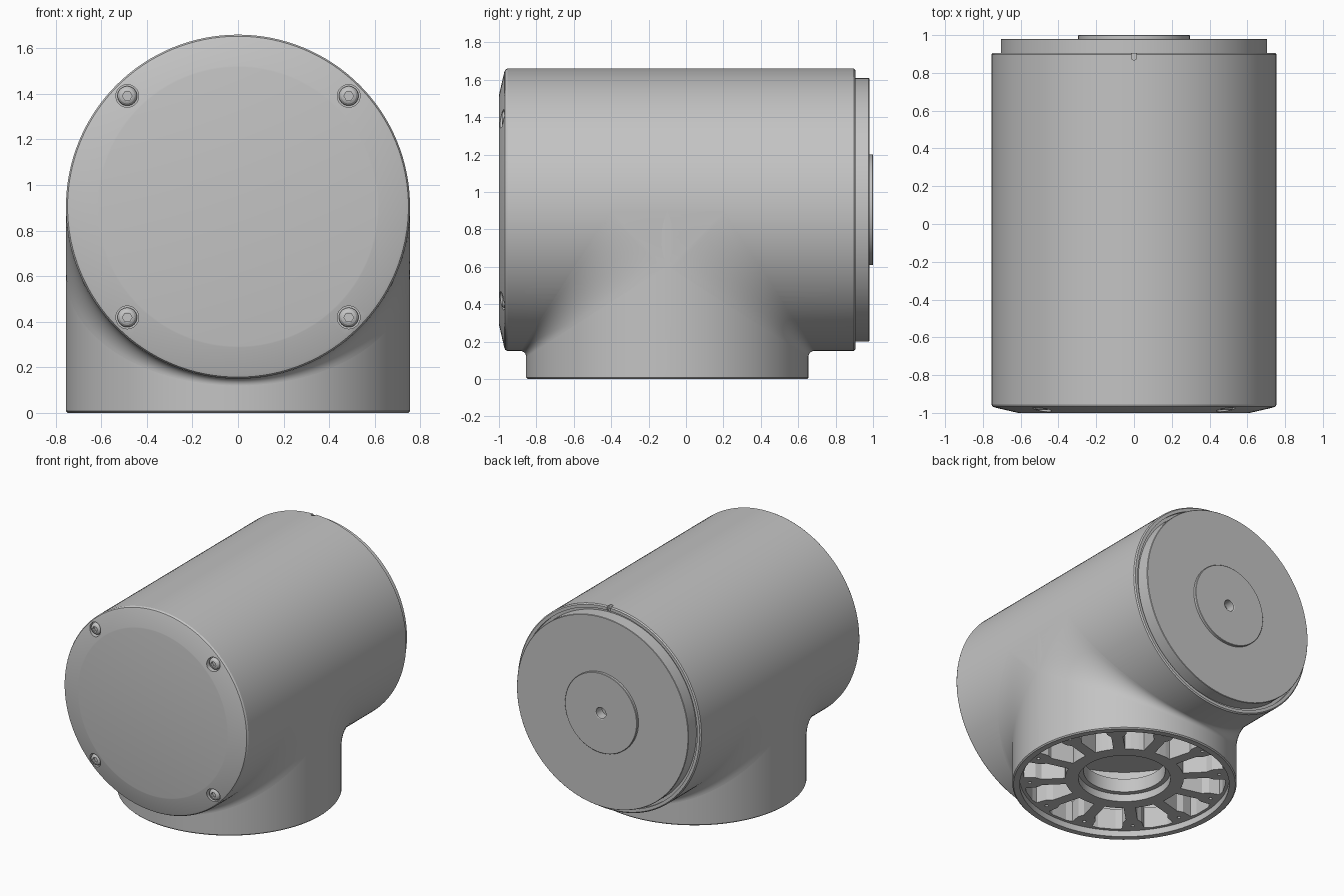
import bpy, bmesh
from math import pi, sin, cos, radians
from mathutils import Matrix, Vector

cube = bpy.data.objects.get("Cube")
if cube:
    bpy.data.objects.remove(cube, do_unlink=True)

R = 0.755              # radius of both the barrel and the collar
YC, ZC = -0.1, 0.905   # collar axis y, barrel axis z

grey = bpy.data.materials.new("light_grey")
grey.use_nodes = True
grey.diffuse_color = (0.55, 0.55, 0.55, 1)
grey.node_tree.nodes["Principled BSDF"].inputs["Base Color"].default_value = (0.55, 0.55, 0.55, 1)

ALONG_Y = Matrix.Translation((0, 0, ZC)) @ Matrix.Rotation(-pi / 2, 4, 'X')
COLLAR = Matrix.Translation((0, YC, 0))


def finish(name, bm, matrix=Matrix()):
    bm.transform(matrix)
    mesh = bpy.data.meshes.new(name)
    bm.to_mesh(mesh)
    bm.free()
    mesh.materials.append(grey)
    ob = bpy.data.objects.new(name, mesh)
    bpy.context.collection.objects.link(ob)
    return ob


def lathe(name, profile, matrix, steps=128, closed=False):
    """Spin (radius, height) points round z."""
    bm = bmesh.new()
    vs = [bm.verts.new((r, 0, h)) for r, h in profile]
    es = [bm.edges.new(p) for p in zip(vs, vs[1:])]
    if closed:
        es.append(bm.edges.new((vs[-1], vs[0])))
    bmesh.ops.spin(bm, geom=vs + es, cent=(0, 0, 0), axis=(0, 0, 1),
                   angle=2 * pi, steps=steps)
    bmesh.ops.remove_doubles(bm, verts=bm.verts, dist=1e-5)
    bmesh.ops.recalc_face_normals(bm, faces=bm.faces)
    return finish(name, bm, matrix)


def prisms(name, outlines, z0, z1, matrix):
    """Extrude flat outlines from z0 to z1."""
    bm = bmesh.new()
    for pts in outlines:
        face = bm.faces.new([bm.verts.new((x, y, z0)) for x, y in pts])
        new = bmesh.ops.extrude_face_region(bm, geom=[face])["geom"]
        for v in new:
            if isinstance(v, bmesh.types.BMVert):
                v.co.z = z1
    bmesh.ops.recalc_face_normals(bm, faces=bm.faces)
    return finish(name, bm, matrix)


def circle(radius, n, x=0, y=0):
    return [(x + radius * cos(2 * pi * i / n), y + radius * sin(2 * pi * i / n))
            for i in range(n)]


def cut(target, cutter):
    cutter.hide_render = True
    mod = target.modifiers.new("cut", 'BOOLEAN')
    mod.operation, mod.solver, mod.object = 'DIFFERENCE', 'EXACT', cutter
    bpy.ops.object.select_all(action='DESELECT')
    bpy.context.view_layer.objects.active = target
    target.select_set(True)
    bpy.ops.object.modifier_apply(modifier=mod.name)
    bpy.data.objects.remove(cutter, do_unlink=True)


def slot(length, r=0.014):
    """Round-ended slot running along y, round end at the origin."""
    return [(r * cos(a), -r * sin(a)) for a in [pi * i / 12 for i in range(13)]] + [
        (-r, length), (r, length)]


# Barrel with a shallow coned front and a stepped rear
barrel = lathe("barrel", [
    (0, -1), (0.612, -1), (0.618, -0.999), (0.735, -0.972), (0.748, -0.967),
    (R, -0.955), (R, 0.897), (0.747, 0.905), (0.725, 0.905), (0.725, 0.885),
    (0, 0.885)], ALONG_Y)
cut(barrel, lathe("cavity_cutter", [(0, -0.2), (0.725, -0.2), (0.725, 0.5), (0, 0.5)], COLLAR))
cut(barrel, prisms("top_slot_cutter", [slot(0.1)], 1.63, 1.8,
                   Matrix.Translation((0, 0.882, 0))))

# Counterbored screws round the front
S = 0.486
spots = [(x, z) for x in (-S, S) for z in (-S, S)]
cut(barrel, prisms("screw_hole_cutter", [circle(0.05, 32, x, z) for x, z in spots],
                   -1.1, -0.95, ALONG_Y))
for i, (x, z) in enumerate(spots):
    place = ALONG_Y @ Matrix.Translation((x, z, 0))
    screw = lathe(f"screw_{i + 1}", [
        (0, -0.985), (0.024, -0.985), (0.033, -0.981), (0.04, -0.973),
        (0.043, -0.962), (0.043, -0.94), (0, -0.94)], place, 32)
    cut(screw, prisms("hex_cutter", [circle(0.021, 6)], -1.1, -0.965, place))

# Rear cover and raised hub with a centre hole
lathe("rear_cover", [(0, 0.87), (0.705, 0.87), (0.705, 0.977), (0.702, 0.98),
                     (0.296, 0.98), (0.296, 0.997), (0.293, 1), (0.045, 1),
                     (0.04, 0.997), (0.04, 0.93), (0, 0.93)], ALONG_Y)

# Hollow collar below the barrel
collar = lathe("collar", [(R, ZC), (R, 0.008), (0.747, 0), (0.705, 0), (0.705, ZC)],
               COLLAR, closed=True)
cut(collar, prisms("side_slot_cutter", [slot(0.1)], 0.735, 0.9,
                   Matrix.Translation((0, YC, 0.032)) @ Matrix((
                       (0, 0, 1, 0), (1, 0, 0, 0), (0, -1, 0, 0), (0, 0, 0, 1)))))

# Spoked mounting plate inside the collar
plate = lathe("mounting_plate", [(0.31, 0.045), (0.31, 0.1), (0.275, 0.1), (0.275, 0.2),
                                 (0.725, 0.2), (0.725, 0.045)], COLLAR, closed=True)
N = 12
side = [(0.4, 9.3), (0.56, 11), (0.6, 8.8), (0.675, 8.8)]
window = [(r, a) for r, a in side] + [(0.685, 5), (0.685, -5)] + [(r, -a) for r, a in side[::-1]]
window += [(0.4, -4), (0.4, 4)]
outlines = []
for k in range(N):
    mid = 360 * k / N
    outlines.append([(r * cos(radians(mid + a)), r * sin(radians(mid + a))) for r, a in window])
cut(plate, prisms("window_cutter", outlines, -0.1, 0.4, COLLAR))
holes = [circle(0.012, 12, 0.64 * cos(2 * pi * (k + 0.5) / N), 0.64 * sin(2 * pi * (k + 0.5) / N))
         for k in range(N)]
cut(plate, prisms("bolt_hole_cutter", holes, -0.1, 0.1, COLLAR))

# Blend between collar and barrel: arcs that widen towards the sides
bm = bmesh.new()
COLS, ARC = 96, 10
corners = {}
for sy in (1, -1):
    prev = None
    for i in range(COLS + 1):
        t = -pi / 2 + pi * i / COLS
        c = max(cos(t), 0.01)
        s = (1 - c * c) ** 0.5 * (1 if t > 0 else -1)
        r = 0.03 + 0.3 * (1 / c - 1)
        centre = Vector(((R + r) * s, (R + r) * c, -(R + r) * c))
        col = []
        for j in range(ARC + 1):
            f = j / ARC
            p = centre + r * Vector((-s, -c * (1 - f), -c * -f)).normalized()
            col.append(bm.verts.new((p.x, p.y * sy + YC, p.z + ZC)))
        if prev:
            for j in range(ARC):
                bm.faces.new((prev[j], prev[j + 1], col[j + 1], col[j]))
        if i in (0, COLS):
            corners.setdefault(i, []).append(col)
        prev = col
for a, b in corners.values():
    for j in range(ARC):
        bm.faces.new((a[j], a[j + 1], b[j + 1], b[j]))
bm.normal_update()
for f in bm.faces:
    if f.normal.dot(f.calc_center_median() - Vector((0, YC, ZC))) < 0:
        f.normal_flip()
bmesh.ops.remove_doubles(bm, verts=bm.verts, dist=1e-5)
finish("collar_blend", bm)

# Smooth shading with crisp edges
bpy.ops.object.select_all(action='DESELECT')
for ob in bpy.context.collection.objects:
    if ob.type == 'MESH':
        ob.select_set(True)
        bpy.context.view_layer.objects.active = ob
bpy.ops.object.shade_smooth_by_angle(angle=radians(12.5))
